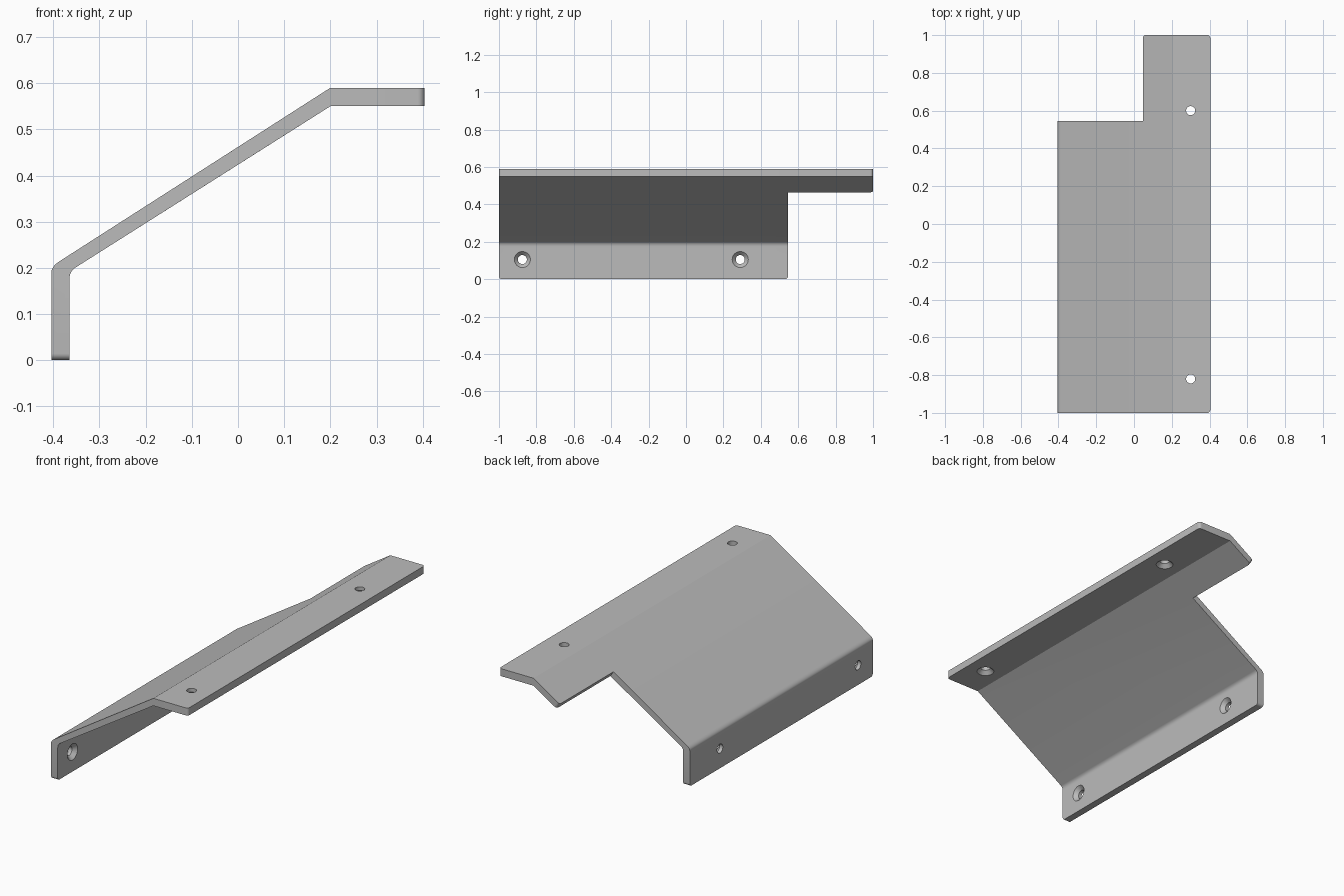
import bpy, bmesh, math
from mathutils import Vector, Matrix

cube = bpy.data.objects.get("Cube")
if cube:
    bpy.data.objects.remove(cube, do_unlink=True)

FRONT, STEP, BACK = -1.0, 0.545, 1.0


def arc(a, corner, b, steps=8):
    """Rounded bend from a to b around a corner point."""
    a, corner, b = Vector(a), Vector(corner), Vector(b)
    ts = [i / steps for i in range(steps + 1)]
    return [a * (1 - t) ** 2 + corner * 2 * t * (1 - t) + b * t * t for t in ts]


def new_object(name, bm):
    bmesh.ops.recalc_face_normals(bm, faces=bm.faces)
    mesh = bpy.data.meshes.new(name)
    bm.to_mesh(mesh)
    bm.free()
    obj = bpy.data.objects.new(name, mesh)
    bpy.context.collection.objects.link(obj)
    return obj


def extrude(bm, faces, distance):
    geom = bmesh.ops.extrude_face_region(bm, geom=faces)["geom"]
    verts = [g for g in geom if isinstance(g, bmesh.types.BMVert)]
    bmesh.ops.translate(bm, verts=verts, vec=(0, distance, 0))
    return [g for g in geom if isinstance(g, bmesh.types.BMFace)]


# Bent sheet profile (x, z), split where the long tongue begins
outer_bend = arc((-0.404, 0.19), (-0.404, 0.203), (-0.387, 0.214))
inner_bend = arc((-0.353, 0.2), (-0.365, 0.192), (-0.365, 0.174))
split_top, split_low = (0.047, 0.492), (0.065, 0.4645)
wide_part = [(-0.404, 0), *outer_bend, split_top, split_low, *inner_bend, (-0.365, 0)]
tongue_part = [split_top, (0.2, 0.59), (0.404, 0.59), (0.404, 0.55), (0.2, 0.55), split_low]

bm = bmesh.new()
faces = []
for profile in (wide_part, tongue_part):
    faces.append(bm.faces.new([bm.verts.new((x, FRONT, z)) for x, z in profile]))
bmesh.ops.remove_doubles(bm, verts=bm.verts, dist=0.0001)
ends = extrude(bm, list(bm.faces), STEP - FRONT)
tongue_end = max(ends, key=lambda f: f.calc_center_median().x)
extrude(bm, [tongue_end], BACK - STEP)
bmesh.ops.recalc_face_normals(bm, faces=bm.faces)
bmesh.ops.dissolve_limit(bm, angle_limit=0.005, verts=bm.verts, edges=bm.edges)

# Round the sheet corners: these edges run through the thickness
corners = [e for e in bm.edges
           if abs(e.verts[0].co.y - e.verts[1].co.y) < 0.001
           and 0.03 < e.calc_length() < 0.045]
bmesh.ops.bevel(bm, geom=corners, offset=0.015, segments=6, profile=0.5, affect='EDGES')
bracket = new_object("bent_bracket", bm)


# Countersunk screw holes, opening on the inner side
def cut_hole(position, direction):
    rings = [(0.024, -0.08), (0.024, -0.02), (0.043, 0), (0.043, 0.03)]
    count = 32
    bm = bmesh.new()
    loops = [[bm.verts.new((r * math.cos(math.tau * i / count),
                            r * math.sin(math.tau * i / count), h))
              for i in range(count)] for r, h in rings]
    for low, high in zip(loops, loops[1:]):
        for i in range(count):
            j = (i + 1) % count
            bm.faces.new((low[i], low[j], high[j], high[i]))
    bm.faces.new(loops[0])
    bm.faces.new(loops[-1])
    turn = Vector((0, 0, 1)).rotation_difference(Vector(direction)).to_matrix().to_4x4()
    bm.transform(Matrix.Translation(position) @ turn)
    cutter = new_object("hole_cutter", bm)
    cutter.hide_render = True
    mod = bracket.modifiers.new("hole", 'BOOLEAN')
    mod.operation, mod.solver, mod.object = 'DIFFERENCE', 'EXACT', cutter
    bpy.ops.object.modifier_apply(modifier=mod.name)
    bpy.data.objects.remove(cutter, do_unlink=True)


bpy.ops.object.select_all(action='DESELECT')
bpy.context.view_layer.objects.active = bracket
bracket.select_set(True)
for y in (-0.875, 0.29):
    cut_hole((-0.365, y, 0.105), (1, 0, 0))
for y in (-0.82, 0.6):
    cut_hole((0.3, y, 0.55), (0, 0, -1))

# Plain grey metal
grey = bpy.data.materials.new("grey_metal")
grey.use_nodes = True
colour = (0.5, 0.5, 0.5, 1)
grey.diffuse_color = colour
grey.node_tree.nodes["Principled BSDF"].inputs["Base Color"].default_value = colour
bracket.data.materials.clear()
bracket.data.materials.append(grey)
bpy.ops.object.shade_smooth_by_angle(angle=math.radians(28))
